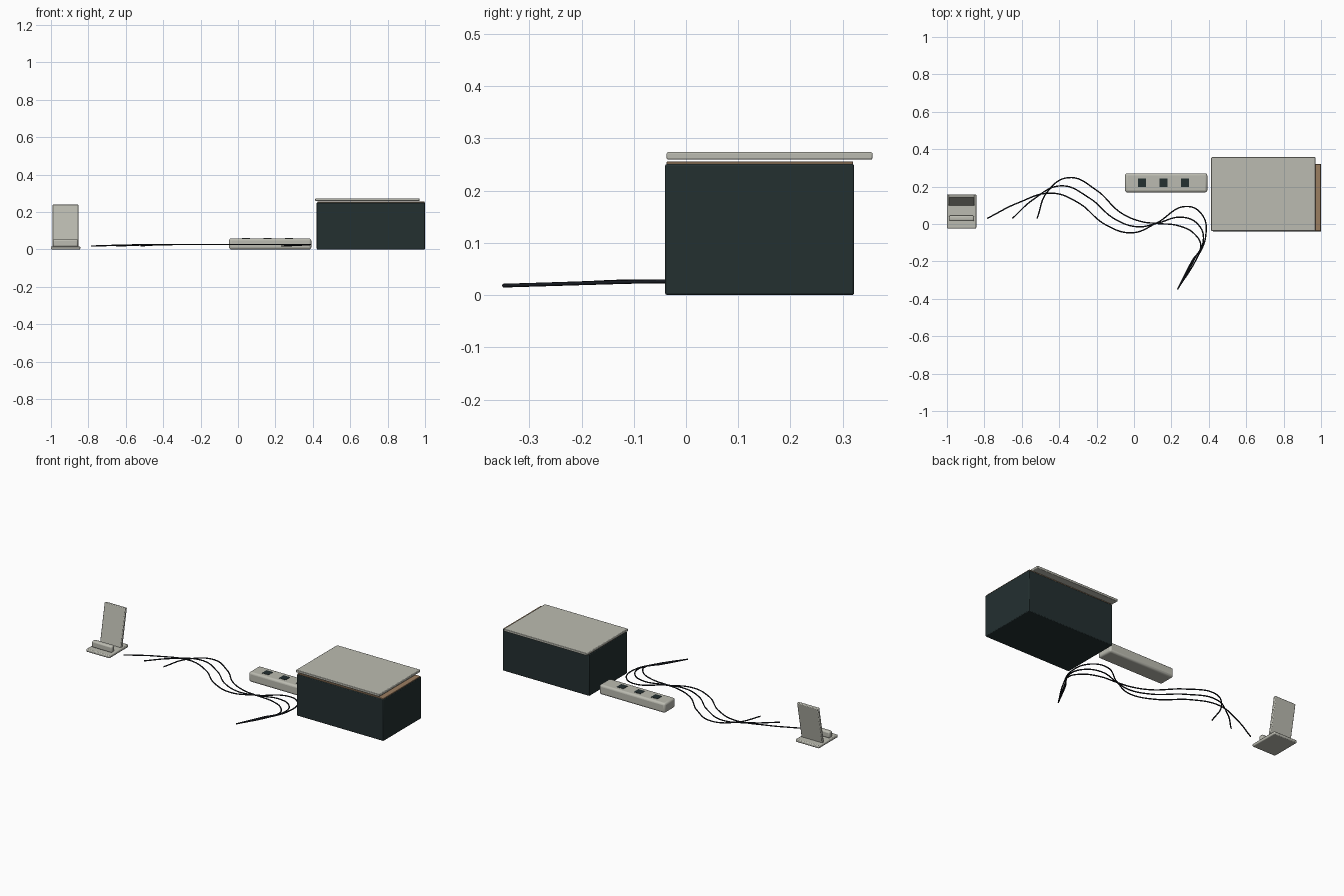
import bpy
import math
from mathutils import Matrix, Vector

if "Cube" in bpy.data.objects:
    bpy.data.objects.remove(bpy.data.objects["Cube"])


def material(name, rgb):
    m = bpy.data.materials.new(name)
    m.diffuse_color = (*rgb, 1.0)
    m.use_nodes = True
    m.node_tree.nodes["Principled BSDF"].inputs["Base Color"].default_value = m.diffuse_color
    return m


GREY = material("warm_grey", (0.50, 0.50, 0.44))
DARK = material("dark_slate", (0.017, 0.029, 0.030))
TAN = material("cardboard_tan", (0.33, 0.21, 0.12))
BLACK = material("cable_black", (0.008, 0.010, 0.014))


def block(name, lo, hi, mat, bevel=0.0, segments=2):
    """Bevelled box between two opposite corners."""
    lo, hi = Vector(lo), Vector(hi)
    size = hi - lo
    bpy.ops.mesh.primitive_cube_add(size=1, location=(lo + hi) / 2)
    ob = bpy.context.object
    ob.name = name
    ob.data.transform(Matrix.Diagonal((*size, 1.0)))
    ob.data.materials.append(mat)
    if bevel:
        mod = ob.modifiers.new("bevel", 'BEVEL')
        mod.width = bevel
        mod.segments = segments
    bpy.ops.object.shade_smooth_by_angle()
    return ob


# Storage box with inner liner and a shifted lid
block("storage_box", (0.421, -0.040, 0.0), (1.0, 0.322, 0.251), DARK, 0.004)
block("box_liner", (0.424, -0.037, 0.250), (0.997, 0.320, 0.2555), TAN, 0.001, 1)
block("box_lid", (0.413, -0.037, 0.2592), (0.970, 0.357, 0.2735), GREY, 0.003)

# Power strip with three sockets
block("power_strip", (-0.048, 0.169, 0.0), (0.392, 0.271, 0.059), GREY, 0.012, 3)
for i in range(3):
    x = 0.043 + 0.1145 * i
    block(f"socket_{i + 1}", (x - 0.022, 0.198, 0.054), (x + 0.022, 0.242, 0.0605), DARK)

# Phone stand: base, front lip and leaning back rest
block("stand_base", (-1.0, -0.024, 0.0), (-0.843, 0.159, 0.017), GREY, 0.005)
block("stand_lip", (-0.990, 0.015, 0.014), (-0.855, 0.045, 0.054), GREY, 0.009, 3)
rest = block("stand_back_rest", (-0.992, -0.0085, 0.0), (-0.852, 0.0085, 0.230), GREY, 0.004)
rest.matrix_world = (Matrix.Translation((-0.922, 0.106, 0.0125))
                     @ Matrix.Rotation(math.radians(-11), 4, 'X')
                     @ Matrix.Translation((0, 0, 0.115)))


# Three loose cables running across the floor
def cable(name, points):
    cu = bpy.data.curves.new(name, 'CURVE')
    cu.dimensions = '3D'
    cu.bevel_depth = 0.0036
    cu.bevel_resolution = 2
    cu.resolution_u = 10
    cu.use_fill_caps = True
    sp = cu.splines.new('BEZIER')
    sp.bezier_points.add(len(points) - 1)
    for i, (bp, (x, y)) in enumerate(zip(sp.bezier_points, points)):
        t = i / (len(points) - 1)
        bp.co = (x, y, 0.018 + 0.008 * min(1.0, 2.2 * math.sin(math.pi * t)))
        bp.handle_left_type = bp.handle_right_type = 'AUTO'
    cu.materials.append(BLACK)
    ob = bpy.data.objects.new(name, cu)
    bpy.context.collection.objects.link(ob)


cable("cable_long", [(-0.785, 0.030), (-0.62, 0.113), (-0.44, 0.165), (-0.30, 0.115),
                     (-0.15, -0.005), (-0.01, -0.047), (0.12, 0.005), (0.28, 0.094),
                     (0.364, 0.050), (0.384, -0.060), (0.335, -0.185), (0.232, -0.350)])
cable("cable_middle", [(-0.650, 0.030), (-0.54, 0.130), (-0.39, 0.204), (-0.24, 0.140),
                       (-0.10, 0.025), (0.02, -0.015), (0.12, 0.003), (0.26, 0.036),
                       (0.345, -0.005), (0.371, -0.085), (0.325, -0.185), (0.232, -0.350)])
cable("cable_short", [(-0.518, 0.030), (-0.465, 0.170), (-0.35, 0.248), (-0.20, 0.180),
                      (-0.07, 0.060), (0.04, 0.013), (0.12, 0.003), (0.24, -0.010),
                      (0.325, -0.055), (0.357, -0.120), (0.312, -0.195), (0.232, -0.350)])
